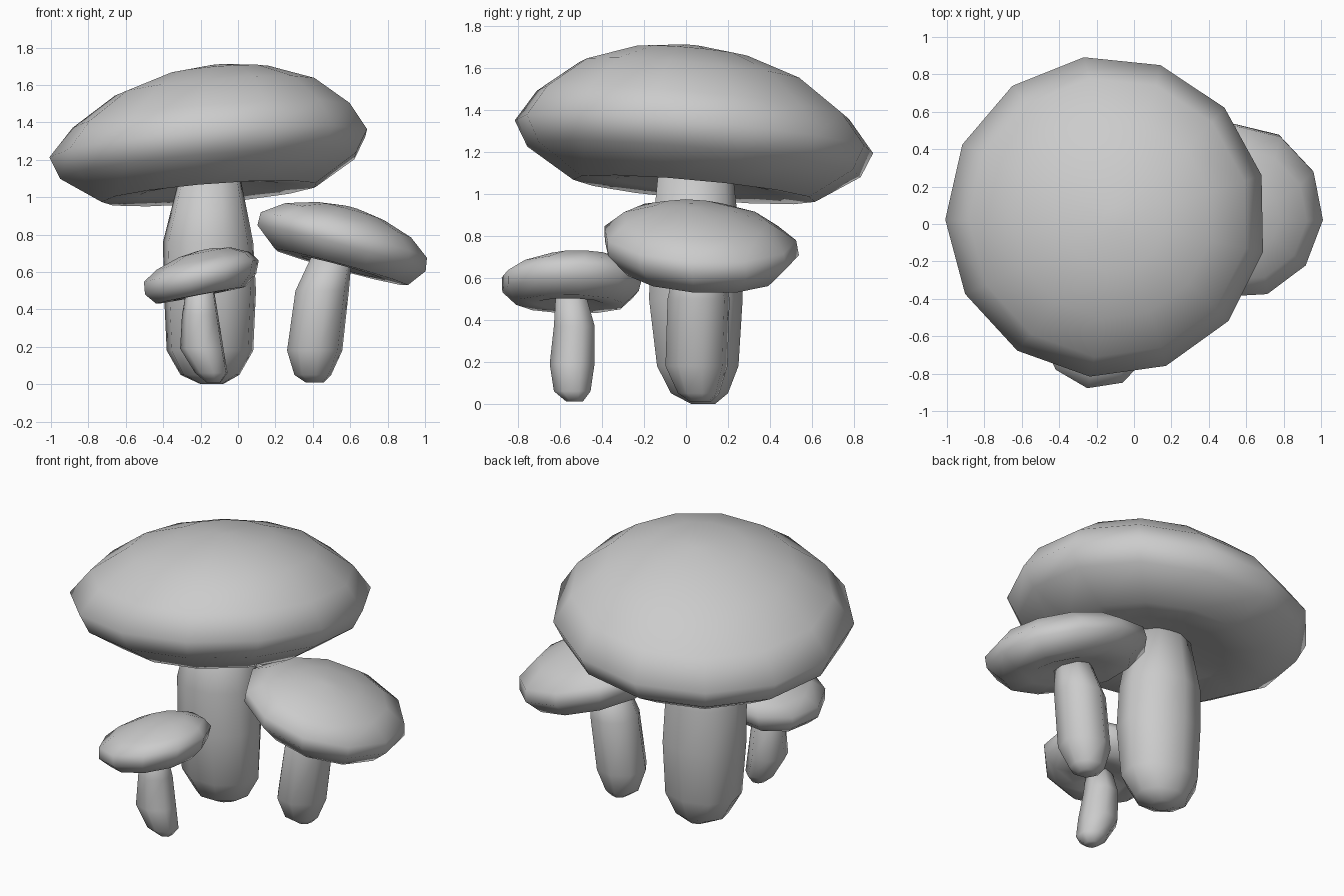
import bpy
import bmesh
from math import cos, sin, radians, tau

cube = bpy.data.objects.get("Cube")
if cube:
    bpy.data.objects.remove(cube, do_unlink=True)

# Single plain colour
GREY = (0.6, 0.6, 0.6, 1)
grey = bpy.data.materials.new("plain_grey")
grey.use_nodes = True
grey.diffuse_color = GREY
grey.node_tree.nodes["Principled BSDF"].inputs["Base Color"].default_value = GREY


def loft(name, rings, sides, phase=0, slope=(0, 0)):
    """Skin rings of (x, y, z, rx, ry); slope tilts each ring along x and y."""
    bm = bmesh.new()
    loops = []
    for x, y, z, rx, ry in rings:
        loop = []
        for i in range(sides):
            a = radians(phase) + tau * i / sides
            dx, dy = rx * cos(a), ry * sin(a)
            loop.append(bm.verts.new((x + dx, y + dy, z + slope[0] * dx + slope[1] * dy)))
        loops.append(loop)
    for low, high in zip(loops, loops[1:]):
        for i in range(sides):
            j = (i + 1) % sides
            bm.faces.new((low[i], low[j], high[j], high[i]))
    # Close both ends with a fan
    for loop in (loops[0], loops[-1]):
        face = bm.faces.new(loop)
        bmesh.ops.poke(bm, faces=[face])
    bmesh.ops.recalc_face_normals(bm, faces=bm.faces)
    mesh = bpy.data.meshes.new(name)
    bm.to_mesh(mesh)
    bm.free()
    mesh.materials.append(grey)
    mesh.shade_smooth()
    obj = bpy.data.objects.new(name, mesh)
    bpy.context.collection.objects.link(obj)


def cap(name, centre, profile, sides, phase, slope, lean, stretch=1):
    """Tilted cap from a (radius, height) profile, underside first.
    The crown drifts along lean as it rises above the rim."""
    x, y, z = centre
    rings = []
    for r, h in profile:
        rise = max(h, 0)
        rings.append((x + lean[0] * rise, y + lean[1] * rise, z + h, r, r * stretch))
    loft(name, rings, sides, phase, slope)


# Large mushroom
cap("large_cap", (-0.15, 0.04, 1.27),
    [(0.15, -0.18), (0.38, -0.23), (0.58, -0.25), (0.8, -0.11), (0.86, 0.01),
     (0.75, 0.16), (0.54, 0.315), (0.28, 0.405), (0.06, 0.435)],
    13, 98, (0.08, -0.09), (0.1, -0.03))
loft("large_stem",
     [(-0.14, 0.08, 0, 0.06, 0.06), (-0.15, 0.06, 0.05, 0.16, 0.14),
      (-0.15, 0.05, 0.18, 0.235, 0.2), (-0.15, 0.04, 0.5, 0.25, 0.23),
      (-0.16, 0.04, 0.76, 0.245, 0.22), (-0.15, 0.04, 1.13, 0.16, 0.18)], 9, 10)

# Medium mushroom
cap("medium_cap", (0.55, 0.07, 0.755),
    [(0.1, -0.1), (0.22, -0.13), (0.36, -0.13), (0.455, -0.03), (0.45, 0.04),
     (0.34, 0.12), (0.18, 0.17), (0.04, 0.19)],
    11, -5, (-0.27, -0.05), (0.3, -0.2), 1.03)
loft("medium_stem",
     [(0.41, 0.07, 0.01, 0.05, 0.05), (0.4, 0.06, 0.05, 0.1, 0.1),
      (0.41, 0.05, 0.18, 0.15, 0.15), (0.45, 0.06, 0.5, 0.145, 0.15),
      (0.5, 0.06, 0.68, 0.11, 0.11)], 8, 10)

# Small mushroom
cap("small_cap", (-0.2, -0.55, 0.585),
    [(0.06, -0.08), (0.15, -0.11), (0.24, -0.11), (0.3, -0.05), (0.31, 0.02),
     (0.25, 0.075), (0.14, 0.12), (0.04, 0.135)],
    10, 8, (0.19, -0.02), (0.2, 0.4), 1.1)
loft("small_stem",
     [(-0.13, -0.53, 0.01, 0.04, 0.04), (-0.14, -0.54, 0.06, 0.09, 0.09),
      (-0.19, -0.54, 0.19, 0.12, 0.11), (-0.2, -0.53, 0.37, 0.1, 0.1),
      (-0.2, -0.55, 0.54, 0.07, 0.07)], 7, 20)
